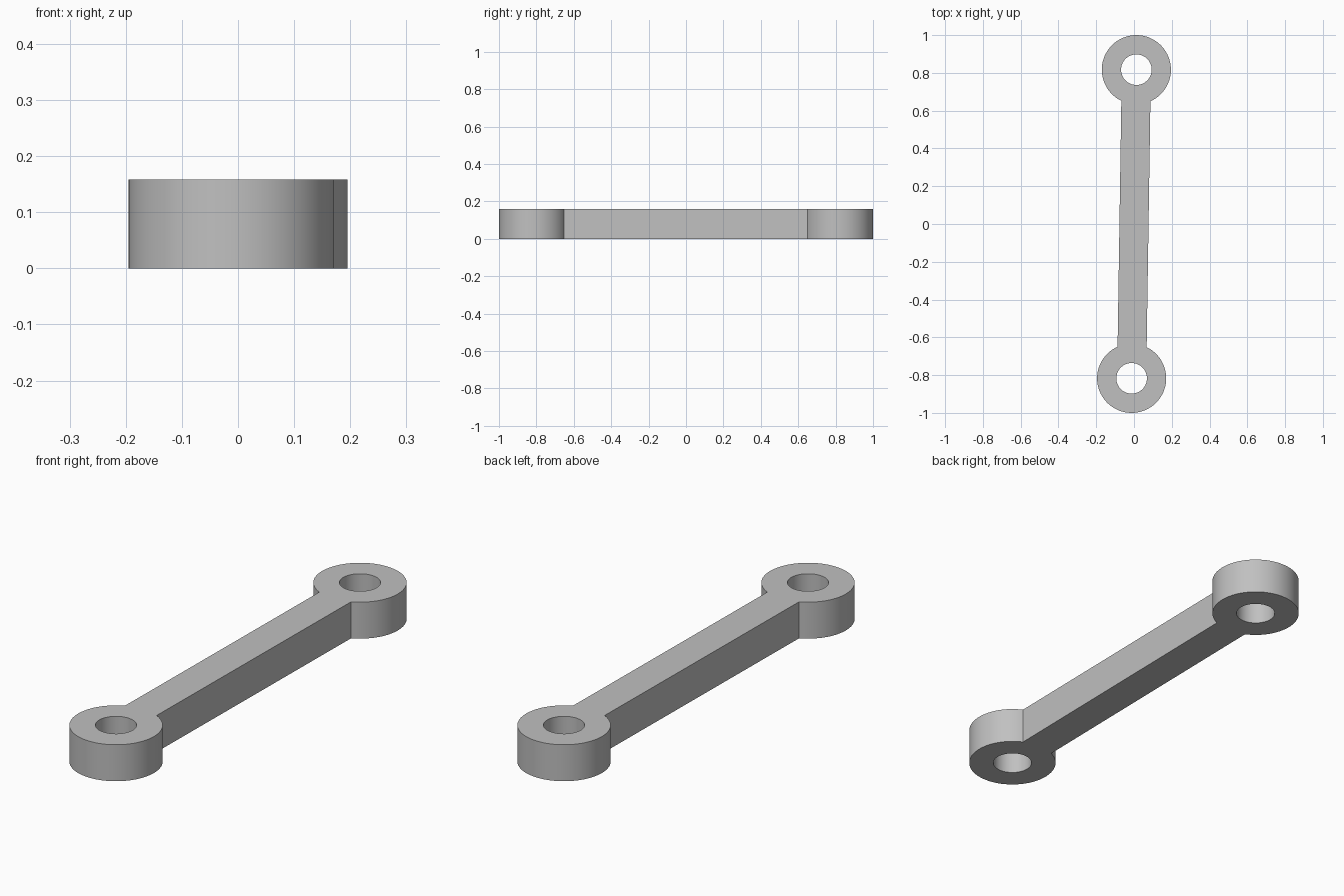
import bpy
import bmesh
from math import asin, atan2, cos, pi, sin
from mathutils import Matrix

if "Cube" in bpy.data.objects:
    bpy.data.objects.remove(bpy.data.objects["Cube"], do_unlink=True)

HEIGHT = 0.158
EYE_RADIUS = 0.183
HOLE_RADIUS = 0.081
BAR_HALF_WIDTH = 0.077
EYE_X, EYE_Y = 0.0125, 0.817
SEGMENTS = 64

grey = bpy.data.materials.new("plain grey")
grey.use_nodes = True
colour = (0.53, 0.53, 0.53, 1)
grey.diffuse_color = colour
grey.node_tree.nodes["Principled BSDF"].inputs["Base Color"].default_value = colour


def arc(radius, centre_y, start, sweep, count):
    """Points along an arc around an eye centre."""
    angles = [start + sweep * i / SEGMENTS for i in range(count)]
    return [(radius * cos(a), centre_y + radius * sin(a), 0) for a in angles]


def add_loop(bm, points):
    verts = [bm.verts.new(p) for p in points]
    return [bm.edges.new((v, verts[i - 1])) for i, v in enumerate(verts)]


bm = bmesh.new()
centre_distance = (EYE_X ** 2 + EYE_Y ** 2) ** 0.5

# Outline: two round eyes joined by the straight sides of the bar
gap = asin(BAR_HALF_WIDTH / EYE_RADIUS)
sweep = 2 * (pi - gap)
outline = arc(EYE_RADIUS, centre_distance, gap - pi / 2, sweep, SEGMENTS + 1)
outline += arc(EYE_RADIUS, -centre_distance, gap + pi / 2, sweep, SEGMENTS + 1)
edges = add_loop(bm, outline)

# Pin holes
for side in (-1, 1):
    edges += add_loop(bm, arc(HOLE_RADIUS, side * centre_distance, 0, 2 * pi, SEGMENTS))

# Flat plate, thickened upwards
bmesh.ops.triangle_fill(bm, edges=edges, use_beauty=True, use_dissolve=False)
extruded = bmesh.ops.extrude_face_region(bm, geom=bm.faces[:], use_keep_orig=True)
top = [g for g in extruded["geom"] if isinstance(g, bmesh.types.BMVert)]
bmesh.ops.translate(bm, verts=top, vec=(0, 0, HEIGHT))
bmesh.ops.recalc_face_normals(bm, faces=bm.faces[:])

# Slight lean of the whole link in plan
bm.transform(Matrix.Rotation(-atan2(EYE_X, EYE_Y), 4, "Z"))

mesh = bpy.data.meshes.new("link_arm")
bm.to_mesh(mesh)
bm.free()
mesh.materials.append(grey)
link = bpy.data.objects.new("link_arm", mesh)
bpy.context.collection.objects.link(link)

# Smooth round walls with crisp rims
bpy.ops.object.select_all(action="DESELECT")
link.select_set(True)
bpy.context.view_layer.objects.active = link
bpy.ops.object.shade_smooth_by_angle(angle=pi / 6)
